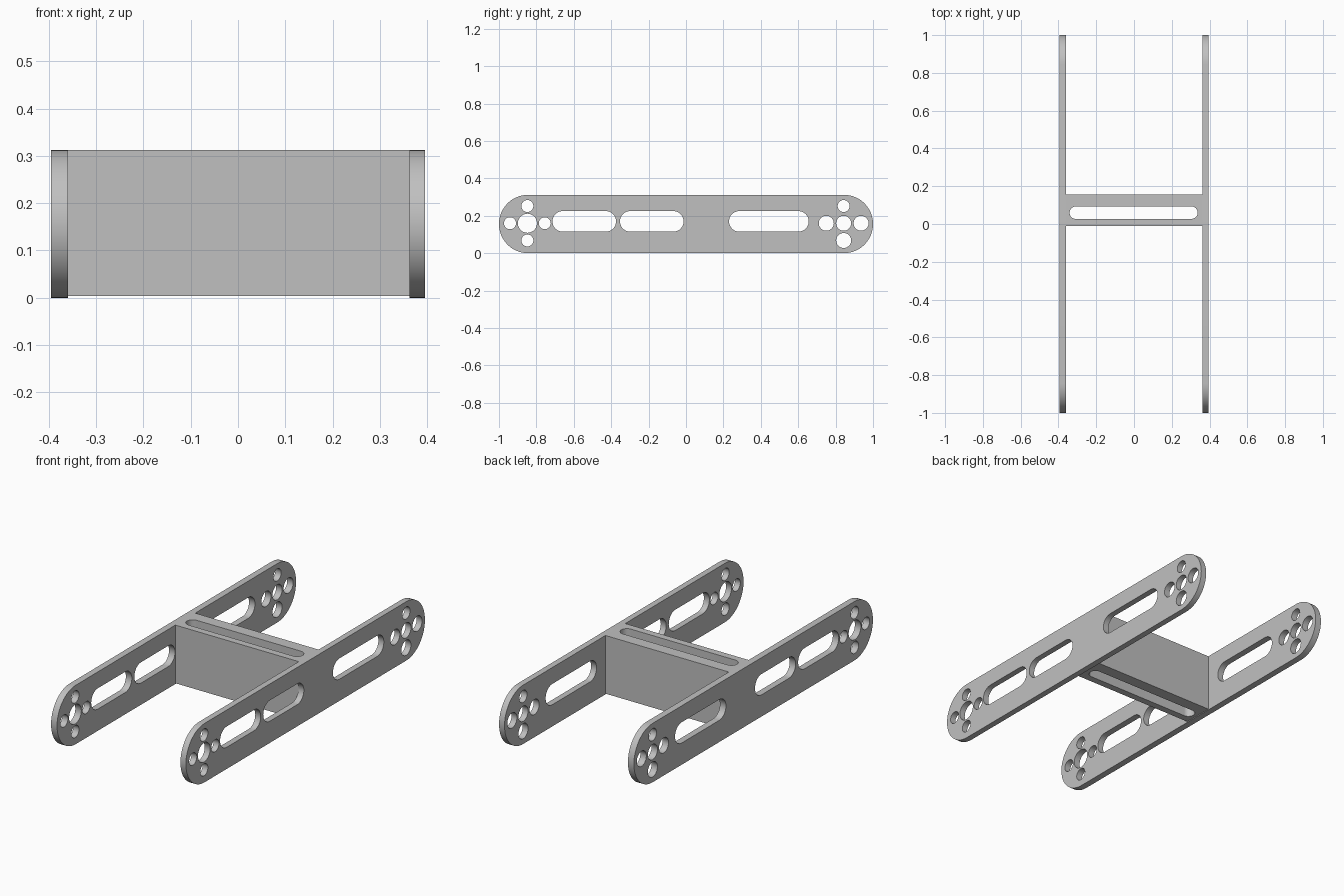
import bpy, bmesh
from math import pi, cos, sin, radians
from mathutils import Matrix

cube = bpy.data.objects.get("Cube")
if cube:
    bpy.data.objects.remove(cube, do_unlink=True)

grey = bpy.data.materials.new("light grey")
grey.use_nodes = True
colour = (0.53, 0.53, 0.53, 1)
grey.diffuse_color = colour
grey.node_tree.nodes["Principled BSDF"].inputs["Base Color"].default_value = colour


def slot(start, end, v, r, steps=20):
    """Outline with round ends, its tips at start and end along u."""
    a, b = start + r, end - r
    angles = [pi * i / steps for i in range(steps + 1)]
    return ([(b + r * sin(t), v - r * cos(t)) for t in angles] +
            [(a - r * sin(t), v + r * cos(t)) for t in angles])


def hole(u, v, r, steps=40):
    return [(u + r * cos(2 * pi * i / steps), v + r * sin(2 * pi * i / steps))
            for i in range(steps)]


def slab(name, outlines, low, high, axes):
    """Fill outlines (inner ones are holes) and extrude from low to high."""
    curve = bpy.data.curves.new(name, 'CURVE')
    curve.dimensions = '2D'
    curve.fill_mode = 'BOTH'
    curve.extrude = (high - low) / 2
    for points in outlines:
        spline = curve.splines.new('POLY')
        spline.points.add(len(points) - 1)
        for p, (u, v) in zip(spline.points, points):
            p.co = (u, v, 0, 1)
        spline.use_cyclic_u = True
    temp = bpy.data.objects.new(name + " outline", curve)
    bpy.context.collection.objects.link(temp)
    bpy.context.view_layer.update()
    graph = bpy.context.evaluated_depsgraph_get()
    mesh = bpy.data.meshes.new_from_object(temp.evaluated_get(graph))
    bpy.data.objects.remove(temp, do_unlink=True)
    bpy.data.curves.remove(curve)

    mesh.transform(axes @ Matrix.Translation((0, 0, (low + high) / 2)))
    bm = bmesh.new()
    bm.from_mesh(mesh)
    bmesh.ops.remove_doubles(bm, verts=bm.verts, dist=1e-5)
    bmesh.ops.recalc_face_normals(bm, faces=bm.faces)
    bm.to_mesh(mesh)
    bm.free()
    mesh.shade_smooth()
    mesh.set_sharp_from_angle(angle=radians(30))
    mesh.materials.clear()
    mesh.materials.append(grey)
    obj = bpy.data.objects.new(name, mesh)
    bpy.context.collection.objects.link(obj)
    return obj


# Side plates: stadium outline, three slots, a cross of holes at each end
mid = 0.16
plate = [slot(-1, 1, 0.156, 0.156, 32),
         slot(-0.714, -0.374, 0.17, 0.055),
         slot(-0.353, -0.013, 0.17, 0.055),
         slot(0.23, 0.656, 0.17, 0.055),
         hole(-0.848, mid, 0.051),
         hole(0.843, mid, 0.04),
         hole(0.843, mid + 0.092, 0.032),
         hole(0.843, mid - 0.092, 0.04)]
plate += [hole(-0.848 + du, mid + dv, 0.032)
          for du, dv in ((-0.093, 0), (0.093, 0), (0, 0.092), (0, -0.092))]
plate += [hole(0.843 + du, mid, 0.04) for du in (-0.093, 0.093)]

upright = Matrix(((0, 0, 1, 0), (1, 0, 0, 0), (0, 1, 0, 0), (0, 0, 0, 1)))
slab("right_plate", plate, -0.395, -0.36, upright)
slab("left_plate", plate, 0.363, 0.395, upright)

# Crossbar block with a slot running through it vertically
block = [[(-0.36, -0.01), (0.363, -0.01), (0.363, 0.156), (-0.36, 0.156)],
         slot(-0.341, 0.337, 0.06, 0.033)]
slab("crossbar", block, 0.004, 0.312, Matrix.Identity(4))
